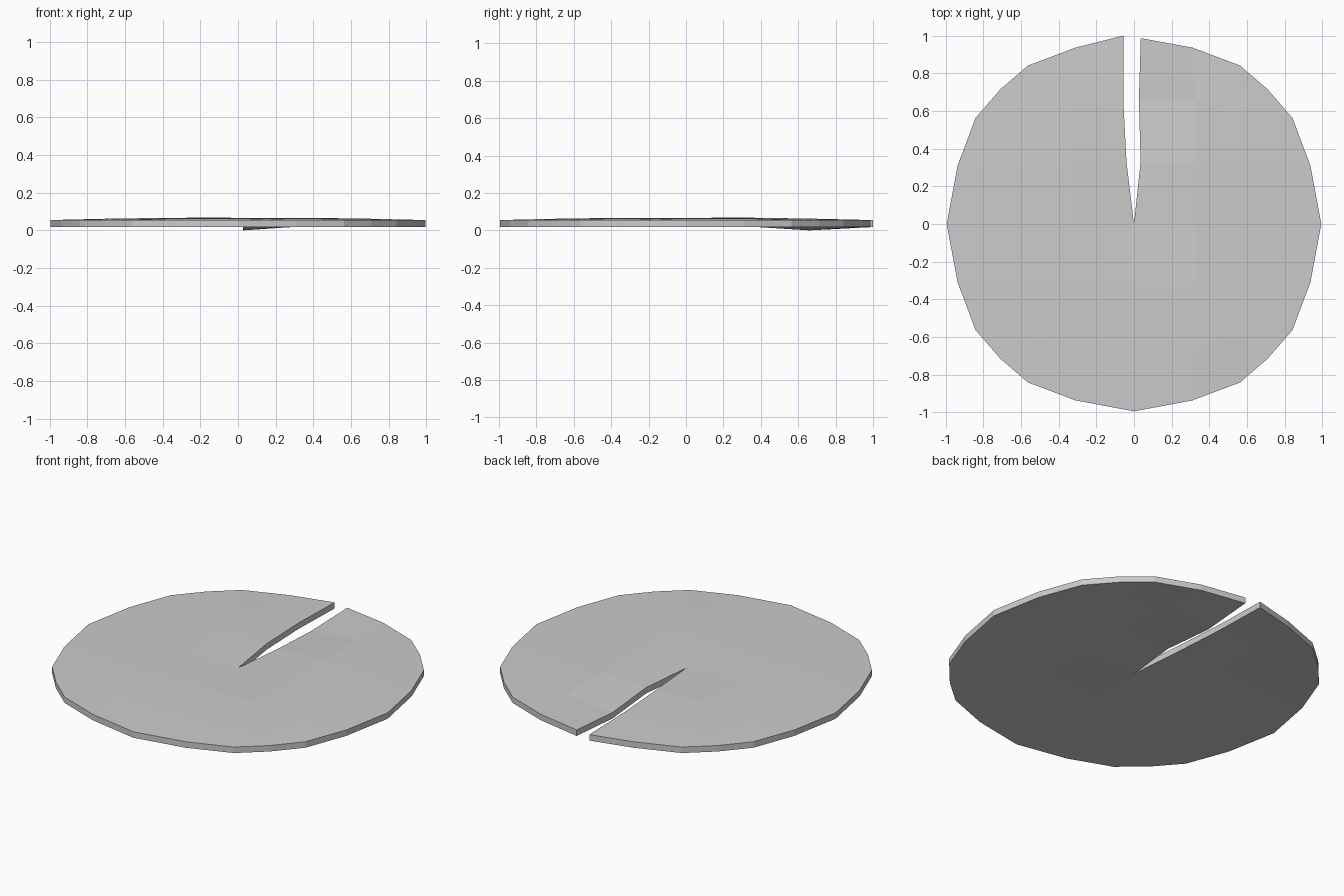
import bpy, bmesh

if "Cube" in bpy.data.objects:
    bpy.data.objects.remove(bpy.data.objects["Cube"])

N = 3                                   # grid cells from centre to rim
THICK = 0.036
RIM_A = [0.0, 0.31, 0.563, 0.71]        # along a side of the squared circle
RIM_B = [0.995, 0.937, 0.842, 0.715]    # outward from that side
# slit edges, from centre to rim: x, y, top z
SLIT = {
    -1: [(-0.04, 0.33, 0.068), (-0.057, 0.66, 0.063), (-0.057, 1.0, 0.055)],
    1: [(0.035, 0.33, 0.057), (0.026, 0.66, 0.036), (0.036, 0.987, 0.053)],
}


def sign(v):
    return (v > 0) - (v < 0)


def point(i, j, side):
    """Position of grid corner (i, j) on the leaf's top."""
    a, b = abs(i), abs(j)
    if i == 0 and j > 0:
        return SLIT[side][j - 1]
    if max(a, b) == N:
        x, y = (RIM_A[a], RIM_B[a]) if b == N else (RIM_B[b], RIM_A[b])
        return sign(i) * x, sign(j) * y, 0.055
    if a == b == 2:
        return sign(i) * 0.58, sign(j) * 0.6, 0.06
    z = 0.058 if a == b == 0 else (0.067 if max(a, b) == 1 else 0.063)
    return i * 0.33, j * 0.33, z


bm = bmesh.new()
verts = {}


def corner(i, j, side):
    key = (i, j, side if i == 0 and j > 0 else 0)
    if key not in verts:
        verts[key] = bm.verts.new(point(i, j, side))
    return verts[key]


# Leaf surface: a grid rounded to a disc, with the slit left open
for i in range(-N, N):
    side = -1 if i < 0 else 1
    for j in range(-N, N):
        bm.faces.new([corner(i + u, j + v, side)
                      for u, v in ((0, 0), (1, 0), (1, 1), (0, 1))])

# Extrude downwards to give the leaf its thickness
top = list(bm.faces)
ext = bmesh.ops.extrude_face_region(bm, geom=top, use_keep_orig=True)
low = [g for g in ext["geom"] if isinstance(g, bmesh.types.BMVert)]
bmesh.ops.translate(bm, verts=low, vec=(0, 0, -THICK))
bmesh.ops.recalc_face_normals(bm, faces=bm.faces)

mesh = bpy.data.meshes.new("lily_pad")
bm.to_mesh(mesh)
bm.free()
pad = bpy.data.objects.new("lily_pad", mesh)
bpy.context.collection.objects.link(pad)
